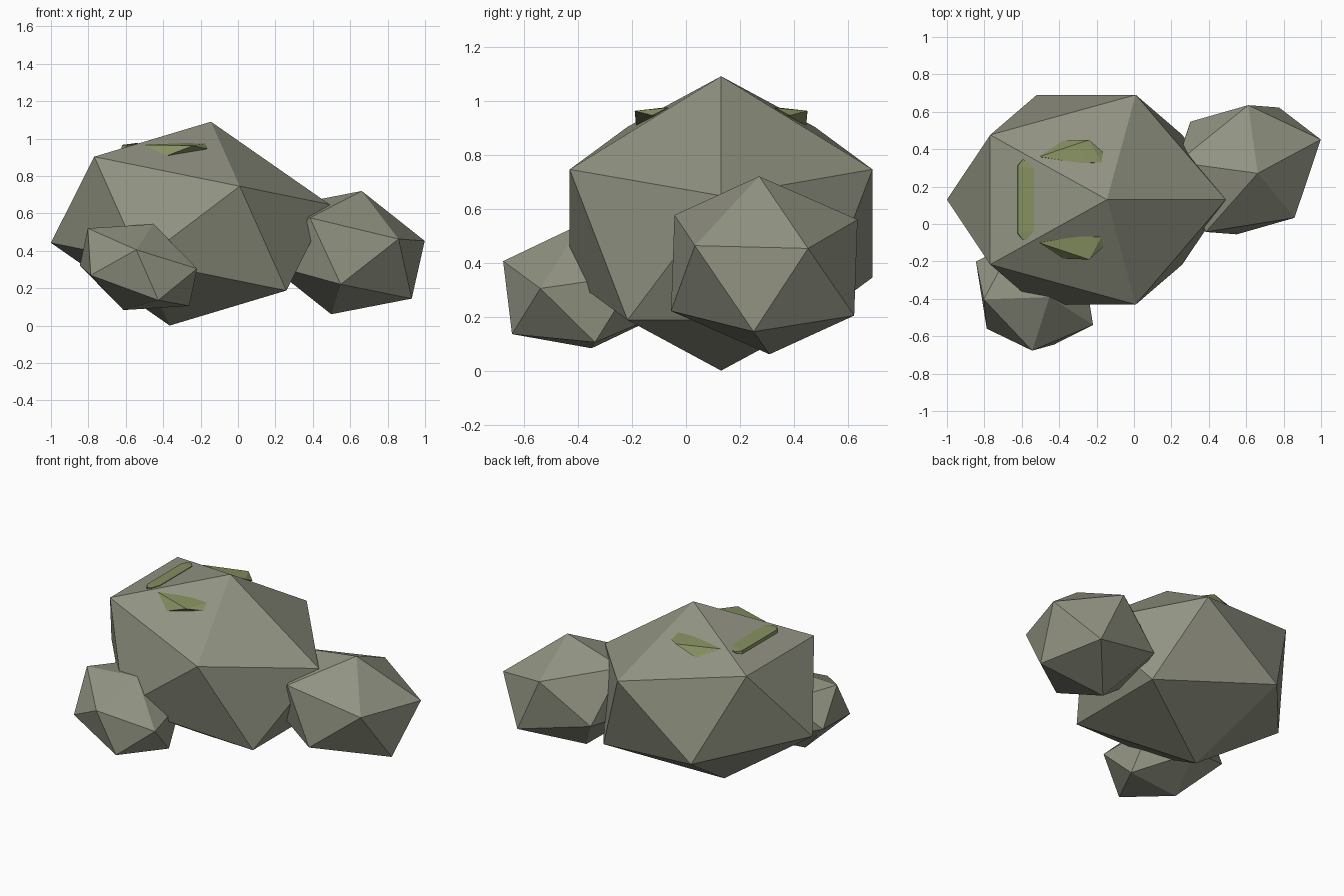
import bpy, bmesh
from mathutils import Vector

if "Cube" in bpy.data.objects:
    bpy.data.objects.remove(bpy.data.objects["Cube"])

MID_Y = 0.13  # symmetry line of the main boulder


def material(name, rgb):
    m = bpy.data.materials.new(name)
    m.diffuse_color = (*rgb, 1)
    m.use_nodes = True
    m.node_tree.nodes["Principled BSDF"].inputs["Base Color"].default_value = m.diffuse_color
    return m


stone = material("grey_green_stone", (0.283, 0.292, 0.223))
moss = material("moss_green", (0.235, 0.278, 0.118))


def rock(name, location, scale, rotation):
    """Faceted boulder: a stretched and tilted 20-sided ball."""
    bpy.ops.mesh.primitive_ico_sphere_add(subdivisions=1, radius=1,
                                          location=location, rotation=rotation)
    ob = bpy.context.object
    ob.name = name
    ob.scale = scale
    ob.data.materials.append(stone)


def hull(name, points):
    """Convex chunk of moss wrapped around a few corner points."""
    bm = bmesh.new()
    for p in points:
        bm.verts.new(p)
    res = bmesh.ops.convex_hull(bm, input=bm.verts)
    loose = [v for v in bm.verts if not v.link_faces]
    bmesh.ops.delete(bm, geom=loose, context='VERTS')
    bmesh.ops.recalc_face_normals(bm, faces=bm.faces)
    me = bpy.data.meshes.new(name)
    bm.to_mesh(me)
    bm.free()
    me.materials.append(moss)
    bpy.context.collection.objects.link(bpy.data.objects.new(name, me))


# boulders
rock("main_boulder", (-0.255, MID_Y, 0.545), (0.794, 0.659, 0.556), (0, 0.2, 0))
rock("right_boulder", (0.58, 0.29, 0.39), (0.477, 0.387, 0.34), (0.15, 0.2, 0.42))
rock("front_boulder", (-0.532, -0.37, 0.3125), (0.379, 0.333, 0.244), (-0.092, 0.333, -0.524))

# moss ledges on both slopes (y is measured from the symmetry line)
ledge = [(-0.24, 0.32, 0.962), (-0.38, 0.315, 0.908), (-0.165, 0.255, 0.945),
         (-0.175, 0.20, 0.973), (-0.29, 0.195, 0.976), (-0.507, 0.23, 0.966),
         (-0.27, 0.15, 0.92)]
for side, label in ((1, "back"), (-1, "front")):
    hull(label + "_moss_ledge", [(x, MID_Y + side * y, z) for x, y, z in ledge])

# long moss strip across the left slope
strip = [(-0.62, 0.18, 0.966), (-0.595, 0.215, 0.965), (-0.57, 0.21, 0.968),
         (-0.535, 0.165, 0.977), (-0.625, 0.18, 0.94), (-0.59, 0.21, 0.93),
         (-0.535, 0.15, 0.93)]
hull("moss_strip", [(x, MID_Y + s * y, z) for x, y, z in strip for s in (1, -1)])
